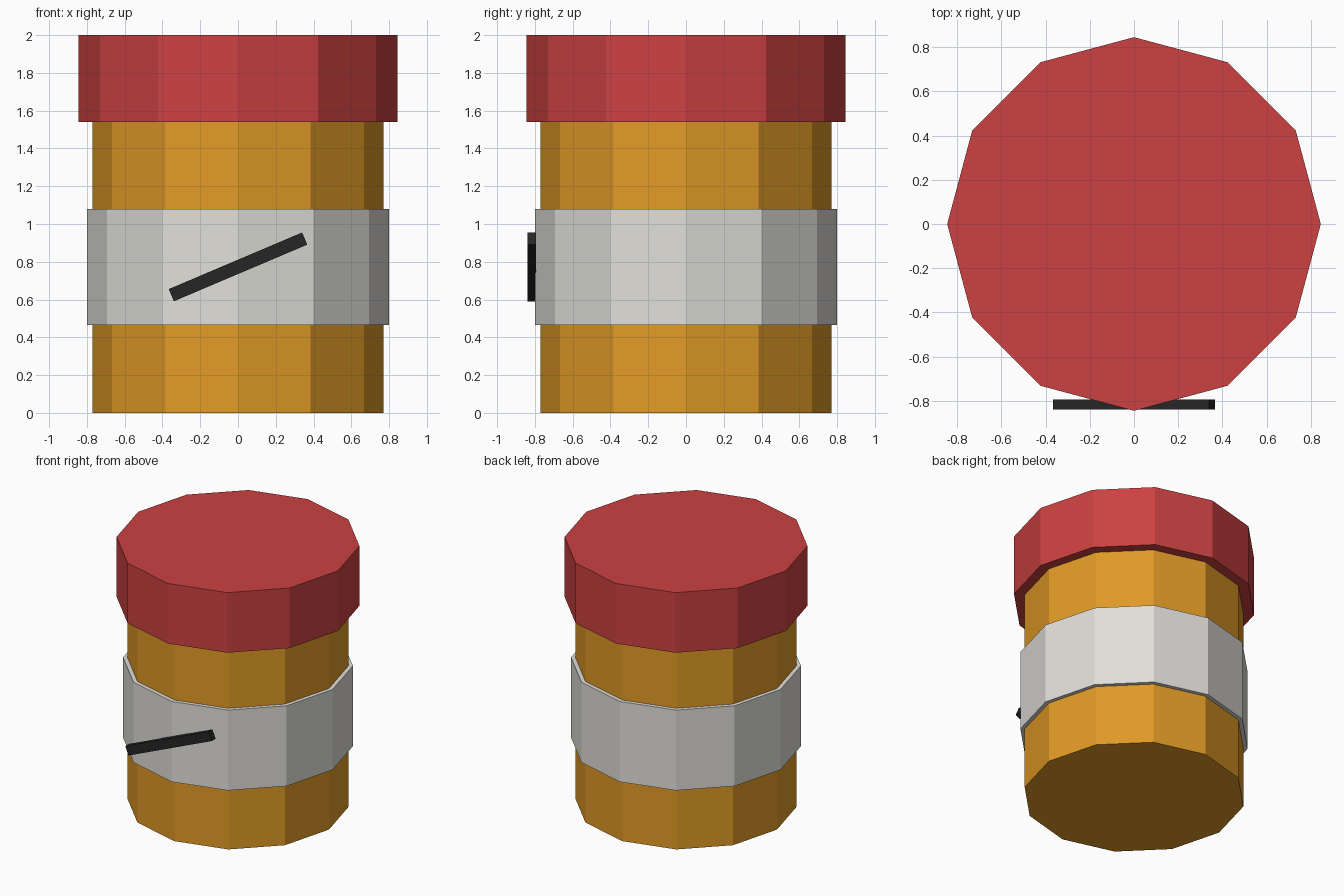
import bpy, math

if "Cube" in bpy.data.objects:
    bpy.data.objects.remove(bpy.data.objects["Cube"])


def material(name, r, g, b):
    lin = [((c / 255 + 0.055) / 1.055) ** 2.4 for c in (r, g, b)]
    m = bpy.data.materials.new(name)
    m.diffuse_color = (*lin, 1)
    m.use_nodes = True
    m.node_tree.nodes["Principled BSDF"].inputs["Base Color"].default_value = m.diffuse_color
    return m


def drum(name, radius, z0, z1, mat):
    # twelve-sided, with corners on the x and y axes
    bpy.ops.mesh.primitive_cylinder_add(vertices=12, radius=radius, depth=z1 - z0,
                                        location=(0, 0, (z0 + z1) / 2))
    ob = bpy.context.object
    ob.name = name
    ob.data.materials.append(mat)
    return ob


amber = material("amber", 225, 154, 38)
red = material("red", 204, 65, 65)
off_white = material("off white", 224, 223, 217)
black = material("black", 38, 38, 38)

# Bottle, label band and cap
drum("bottle_body", 0.77, 0, 1.54, amber)
drum("label_band", 0.80, 0.465, 1.08, off_white)
drum("cap", 0.845, 1.54, 2.0, red)

# Slanted bar on the front of the label
bpy.ops.mesh.primitive_cube_add(size=1, location=(0, -0.817, 0.773),
                                rotation=(0, math.radians(-23), 0))
bar = bpy.context.object
bar.name = "label_bar"
bar.scale = (0.767, 0.046, 0.07)
bar.data.materials.append(black)
